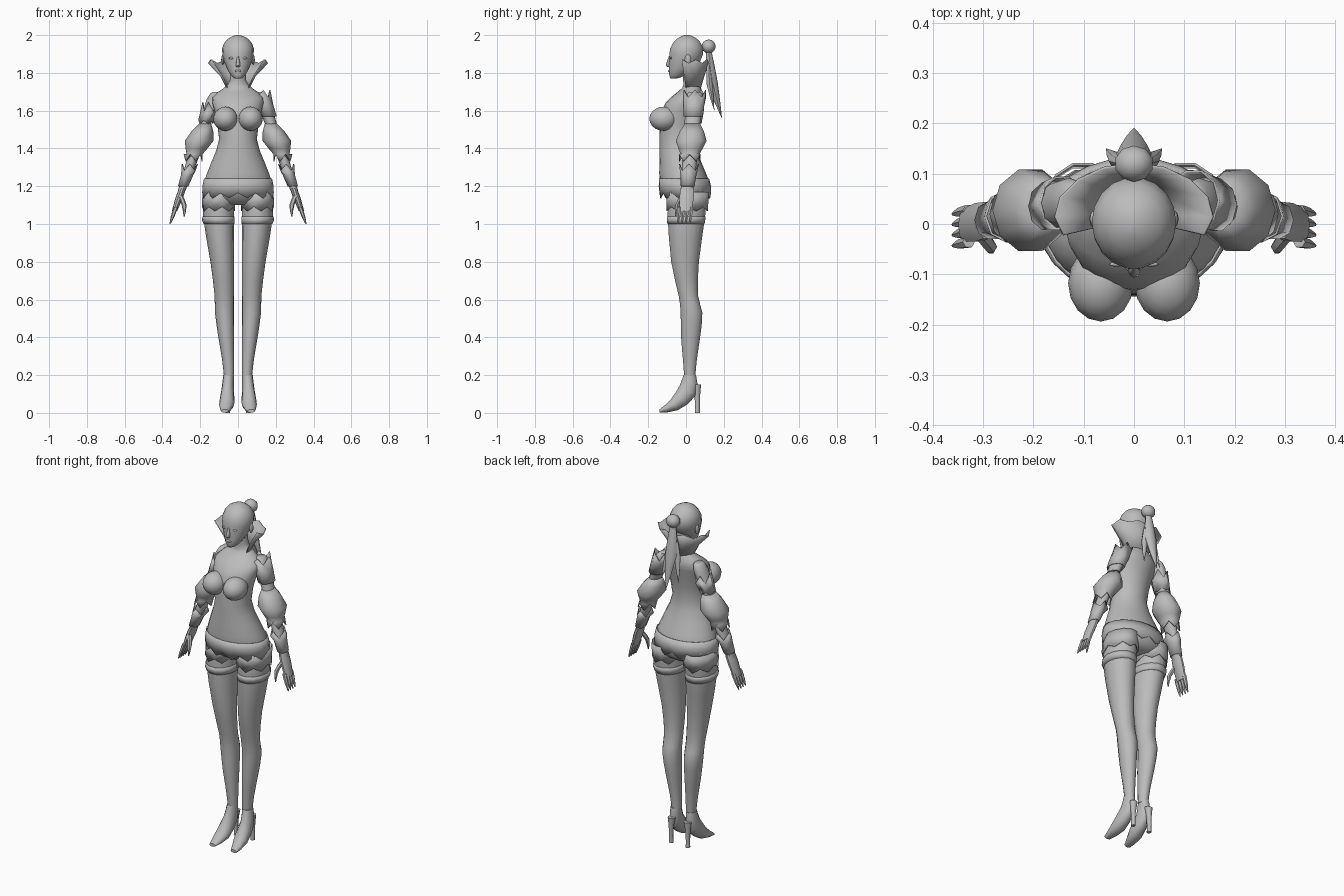
import bpy
import bmesh
from math import sin, cos, pi, radians
from mathutils import Vector

default_cube = bpy.data.objects.get("Cube")
if default_cube:
    bpy.data.objects.remove(default_cube, do_unlink=True)

# One plain colour for the whole figure
grey = bpy.data.materials.new("plain_grey")
grey.use_nodes = True
colour = (0.5, 0.5, 0.5, 1)
grey.diffuse_color = colour
shader = next(n for n in grey.node_tree.nodes if n.type == "BSDF_PRINCIPLED")
shader.inputs["Base Color"].default_value = colour
parts = []


def finish(name, bm, thickness=0):
    """Turn a bmesh into a named, coloured object; thickness is for cloth."""
    bmesh.ops.recalc_face_normals(bm, faces=bm.faces[:])
    mesh = bpy.data.meshes.new(name)
    bm.to_mesh(mesh)
    bm.free()
    mesh.materials.append(grey)
    obj = bpy.data.objects.new(name, mesh)
    bpy.context.collection.objects.link(obj)
    if thickness:
        solid = obj.modifiers.new("cloth_thickness", "SOLIDIFY")
        solid.thickness = thickness
        solid.offset = 0
    parts.append(obj)


def skin_rows(bm, rows):
    """Bridge neighbouring rows of vertices with quads."""
    for low, high in zip(rows, rows[1:]):
        for a, b, c, d in zip(low, low[1:], high[1:], high):
            bm.faces.new((a, b, c, d))


def smooth_rings(rings):
    """Add a ring halfway between each pair, following a smooth curve."""
    keys = [Vector(r) for r in rings]
    padded = [keys[0]] + keys + [keys[-1]]
    result = [keys[0]]
    for before, start, end, after in zip(padded, keys, keys[1:], padded[3:]):
        result += [(9 * (start + end) - before - after) / 16, end]
    return result


def loft(name, rings, sides=12, side=1, cloth=False, tear=0, tear_top=0):
    """Skin elliptical rings (x, y, z, rx, ry, tilt); tears make zigzag ends."""
    bm = bmesh.new()
    rows = []
    if not cloth:
        rings = smooth_rings(rings)
    for ring in rings:
        x, y, z, rx, ry, tilt = ring
        zigzag = tear if ring is rings[-1] else tear_top if ring is rings[0] else 0
        row = []
        for i in range(sides):
            a = 2 * pi * i / sides
            depth = ry * sin(a)
            row.append(bm.verts.new((side * (x + rx * cos(a)),
                                     y + depth * cos(tilt),
                                     z - depth * sin(tilt) + zigzag * (-1) ** i)))
        rows.append(row)
    skin_rows(bm, [row + row[:1] for row in rows])
    if not cloth:
        bm.faces.new(rows[0])
        bm.faces.new(rows[-1])
    finish(name, bm, 0.005 if cloth else 0)


def body(name, outline, sides, side=1, inner=None, **options):
    """Loft (z, half width, front y, back y); inner is the gap beside a leg."""
    rings = [(0 if inner is None else inner + w, (f + b) / 2, z, w, (b - f) / 2, 0)
             for z, w, f, b in outline]
    loft(name, rings, sides, side, **options)


def arm_part(name, outline, side, sides=10, depth=.01, shift=0, **options):
    """Loft (z, radius) along the slanting line of the arm."""
    rings = []
    for z, r in outline:
        drop = 1.6 - z
        rings.append((.15 + .35 * drop, .04 - .08 * drop + shift, z, r, r + depth, 0))
    loft(name, rings, sides, side, **options)


def strand(name, start, bend, tip, width, side=1):
    """A lock of hair that swells at the bend and tapers to a point."""
    sizes = (width / 2, width, width / 30)
    loft(name, [(*p, w, w * .8, 0) for p, w in zip((start, bend, tip), sizes)], 8, side)


def ball(name, centre, radii, segments=16):
    bm = bmesh.new()
    bmesh.ops.create_uvsphere(bm, u_segments=segments, v_segments=segments // 2 + 2,
                              radius=1)
    for v in bm.verts:
        v.co = Vector(c + r * p for c, r, p in zip(centre, radii, v.co))
    finish(name, bm)


# Torso with neck, and the jacket hem around the hips
body("torso", [(1.1, .11, -.06, .08), (1.14, .18, -.11, .125), (1.22, .18, -.14, .125),
               (1.33, .14, -.14, .08), (1.45, .1, -.14, .05), (1.6, .125, -.13, .075),
               (1.67, .135, -.08, .09), (1.72, .075, -.02, .08),
               (1.76, .043, -.015, .065), (1.85, .04, -.02, .06)], 20)
body("jacket_hem", [(1.24, .178, -.14, .12), (1.2, .186, -.142, .13),
                    (1.15, .187, -.138, .13)], 24, cloth=True, tear=.014)

# Head with a narrow chin
body("head", [(1.77, .015, -.08, -.05), (1.79, .04, -.09, 0), (1.86, .074, -.09, .075),
              (1.93, .084, -.085, .093), (1.98, .055, -.05, .06), (2, .01, -.01, .02)], 18)
body("nose", [(1.89, .004, -.09, -.08), (1.84, .012, -.107, -.08),
              (1.83, .006, -.09, -.08)], 8)
ball("lips", (0, -.088, 1.81), (.018, .007, .007), 8)

# Bun and ponytail
ball("hair_bun", (0, .12, 1.94), (.04, .037, .037), 10)
strand("ponytail", (0, .12, 1.92), (0, .14, 1.75), (0, .19, 1.56), .035)

# High flared collar, open at the front
bm = bmesh.new()
rows = []
steps = 10
for t in (0, .5, 1):
    row = []
    for i in range(steps + 1):
        s = 2 * i / steps - 1
        angle = radians(125) * s
        wide = .05 + .09 * t ** 1.4 + .03 * t * s * s
        deep = .045 + .045 * t
        height = 1.715 - .025 * s * s * (1 - t) + .155 * t - .018 * (t // 1) * (i % 2)
        row.append(bm.verts.new((wide * sin(angle), .03 + deep * cos(angle), height)))
    rows.append(row)
skin_rows(bm, rows)
finish("collar", bm, 0.005)

for side, word in ((1, "left_"), (-1, "right_")):
    # Bust, ear, eyelid and side lock of hair
    ball(word + "bust", (side * .066, -.118, 1.557), (.065, .076, .064))
    ball(word + "ear", (side * .08, .01, 1.87), (.009, .017, .028), 8)
    ball(word + "eyelid", (side * .034, -.08, 1.878), (.016, .005, .006), 8)
    strand(word + "hair_lock", (.01, .12, 1.87), (.03, .125, 1.74), (.055, .15, 1.6),
           .02, side)

    # Leg, stocking edge and torn shorts
    body(word + "leg", [(1.16, .075, -.09, .11), (1.05, .083, -.1, .105),
                        (.8, .063, -.08, .07), (.62, .052, -.04, .065),
                        (.53, .051, -.03, .088), (.4, .042, -.027, .076),
                        (.28, .032, -.017, .058), (.19, .027, -.01, .05)],
         14, side, inner=.02)
    body(word + "stocking_edge", [(1.04, .083, -.1, .104), (1.02, .084, -.102, .102),
                                  (1, .079, -.098, .098)], 14, side, inner=.02, cloth=True)
    body(word + "torn_shorts", [(1.17, .084, -.105, .122), (1.08, .085, -.104, .116)],
         14, side, inner=.018, cloth=True, tear=.012)

    # High heeled shoe
    loft(word + "shoe", [(.05, .02, .2, .028, .033, 0),
                         (.055, .01, .12, .033, .05, pi / 6),
                         (.06, -.06, .045, .04, .035, pi / 3),
                         (.07, -.14, .01, .02, .009, pi / 2)], side=side)
    loft(word + "shoe_heel", [(.052, .058, .15, .023, .022, 0),
                              (.055, .06, .08, .012, .014, 0),
                              (.055, .06, 0, .012, .013, 0)], 8, side)

    # Arm, puffed sleeve and torn glove edge
    arm_part(word + "arm", [(1.7, .02), (1.66, .037), (1.5, .03), (1.4, .03),
                            (1.25, .026), (1.17, .019)], side, 12)
    arm_part(word + "puffed_sleeve", [(1.53, .03), (1.49, .055), (1.44, .073), (1.4, .055),
                                      (1.37, .04), (1.35, .048)],
             side, cloth=True, tear=.018)
    arm_part(word + "glove_edge", [(1.3, .04), (1.26, .03), (1.2, .025)], side, 8,
             cloth=True, tear_top=.018)

    # Hand with tapered fingers and thumb
    arm_part(word + "palm", [(1.19, .018), (1.14, .02), (1.07, .014)], side, depth=.02)
    for n in range(4):
        arm_part(word + "finger_" + str(n + 1), [(1.09, .012), (1.04, .01), (1, .003)],
                 side, 6, depth=0, shift=.021 * n - .035)
    loft(word + "thumb", [(.305, -.02, 1.15, .013, .014, 0),
                          (.285, -.045, 1.1, .013, .013, 0),
                          (.285, -.055, 1.04, .003, .003, 0)], 6, side)

# Shoulder bands: a tall one on the left, a pointed torn one on the right
arm_part("left_shoulder_band", [(1.69, .05), (1.63, .045), (1.57, .042)], 1,
         cloth=True, tear_top=.02)
arm_part("right_shoulder_band", [(1.62, .043), (1.54, .037)], -1,
         cloth=True, tear_top=.025, tear=.008)

# Smooth shading with sharp creases kept
bpy.ops.object.select_all(action="DESELECT")
for obj in parts:
    obj.select_set(True)
bpy.context.view_layer.objects.active = parts[0]
bpy.ops.object.shade_smooth_by_angle(angle=radians(50))
